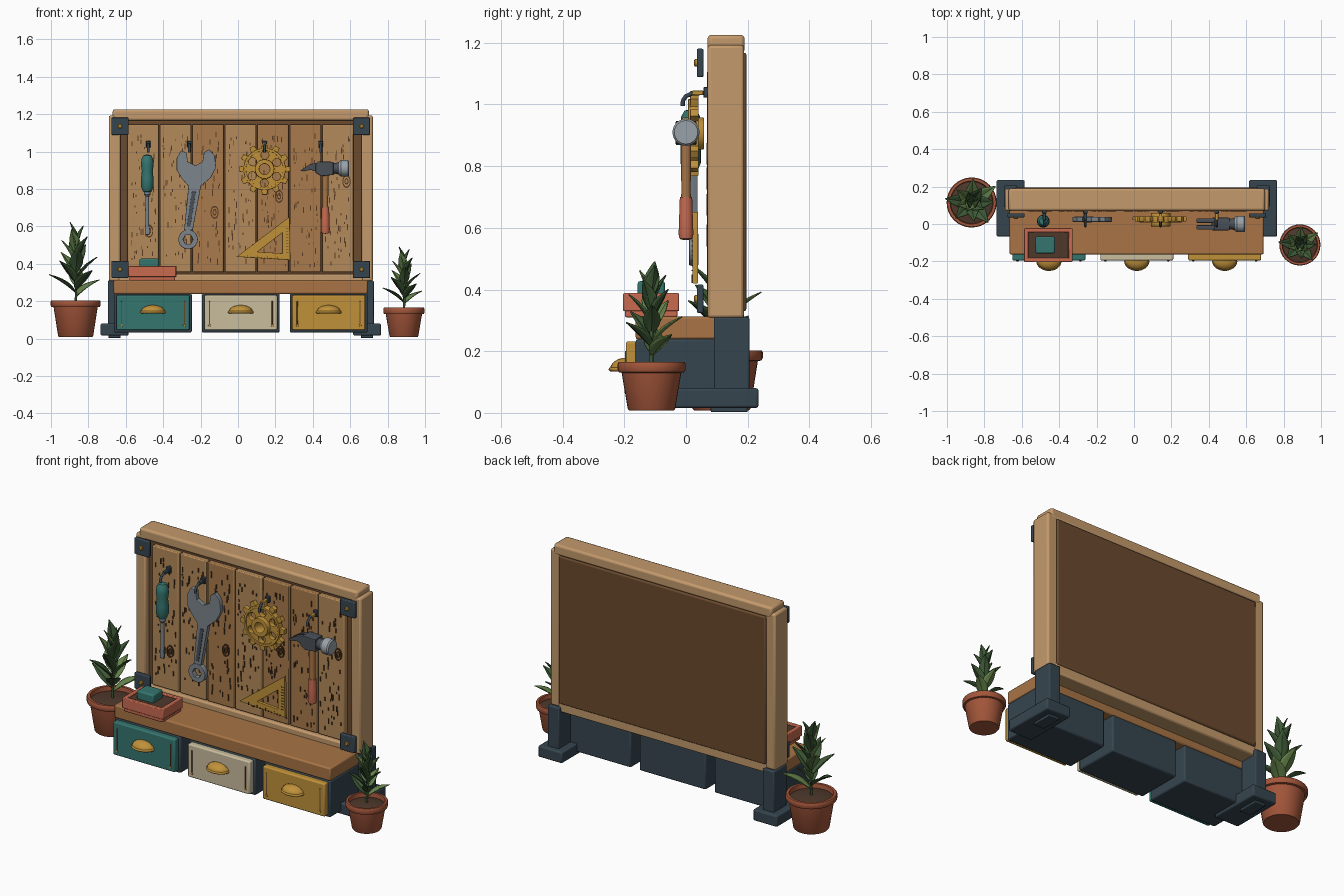
import bpy, bmesh, math, random
from mathutils import Vector, Matrix

if "Cube" in bpy.data.objects:
    bpy.data.objects.remove(bpy.data.objects["Cube"])
random.seed(4)
CX = 0.015  # the bench's middle

def mat(name, hexv):
    m = bpy.data.materials.new(name)
    c = [int(hexv[i:i + 2], 16) / 255 for i in (0, 2, 4)]
    m.diffuse_color = [((v + 0.055) / 1.055) ** 2.4 if v > 0.04 else v / 12.92 for v in c] + [1]
    m.use_nodes = True
    m.node_tree.nodes["Principled BSDF"].inputs["Base Color"].default_value = m.diffuse_color
    return m

OAK, PLANK, PLANK2 = mat("oak", "C49A6C"), mat("plank", "A87B4C"), mat("plank_light", "B48A5A")
SHELF, DARK, GRAIN = mat("shelf_wood", "A87445"), mat("dark_wood", "6B4A2E"), mat("grain", "5A3B22")
NAVY, STEEL, IRON = mat("navy", "36454F"), mat("steel", "7C858C"), mat("iron", "4A5058")
GOLD, TEAL, CREAM = mat("gold", "C0913A"), mat("teal", "35756F"), mat("cream", "C9BD9E")
CORAL, CLAY, SOIL = mat("coral", "C86B50"), mat("clay", "A3563A"), mat("soil", "4E382B")
LEAF, LEAF2, SILVER = mat("leaf", "3E5A36"), mat("leaf_light", "65834A"), mat("silver", "9AA2A8")

def finish(o, m, bevel=0, angle=35):
    o.data.materials.append(m)
    if bevel:
        b = o.modifiers.new("bevel", "BEVEL")
        b.width, b.segments = bevel, 2
    bpy.ops.object.select_all(action="DESELECT")
    o.select_set(True)
    bpy.context.view_layer.objects.active = o
    bpy.ops.object.shade_smooth_by_angle(angle=math.radians(angle))
    return o

def from_bm(name, bm, m, bevel=0):
    me = bpy.data.meshes.new(name)
    bm.to_mesh(me)
    bm.free()
    o = bpy.data.objects.new(name, me)
    bpy.context.collection.objects.link(o)
    return finish(o, m, bevel)

def add_box(bm, x0, x1, y0, y1, z0, z1):
    M = Matrix.Translation(((x0 + x1) / 2, (y0 + y1) / 2, (z0 + z1) / 2)) @ Matrix.Diagonal((x1 - x0, y1 - y0, z1 - z0, 1))
    bmesh.ops.create_cube(bm, size=1, matrix=M)

def box(name, x0, x1, y0, y1, z0, z1, m, bevel=0.006):
    bm = bmesh.new()
    add_box(bm, x0, x1, y0, y1, z0, z1)
    return from_bm(name, bm, m, bevel)

def lathe(name, prof, loc, m, axis="Z", n=32):
    # profile of (radius, height) turned about an axis
    bm = bmesh.new()
    vs = [bm.verts.new((r, 0, h)) for r, h in prof]
    es = [bm.edges.new(p) for p in zip(vs, vs[1:])]
    bmesh.ops.spin(bm, geom=vs + es, axis=(0, 0, 1), cent=(0, 0, 0), angle=2 * math.pi, steps=n)
    bmesh.ops.remove_doubles(bm, verts=bm.verts, dist=1e-5)
    bmesh.ops.recalc_face_normals(bm, faces=bm.faces)
    R = {"Z": Matrix(), "X": Matrix.Rotation(math.pi / 2, 4, "Y"), "Y": Matrix.Rotation(math.pi / 2, 4, "X")}[axis]
    bm.transform(Matrix.Translation(loc) @ R)
    return from_bm(name, bm, m)

def curve_obj(name, splines, m, y=0, half=0.01, bevel=0.003, path=False):
    # flat XZ outline with holes, or a 3D tube when path is set
    cu = bpy.data.curves.new(name, "CURVE")
    cu.dimensions, cu.bevel_depth = ("3D" if path else "2D"), bevel
    if not path:
        cu.fill_mode, cu.extrude, cu.bevel_resolution, cu.offset = "BOTH", half - bevel, 1, -bevel
    for pts in splines:
        s = cu.splines.new("POLY")
        s.points.add(len(pts) - 1)
        for p, c in zip(s.points, pts):
            p.co = (*c, 1) if path else (*c, 0, 1)
        s.use_cyclic_u = not path
    cu.use_fill_caps = path
    o = bpy.data.objects.new(name, cu)
    bpy.context.collection.objects.link(o)
    if not path:
        o.rotation_euler.x = math.pi / 2
        o.location.y = y
    bpy.ops.object.select_all(action="DESELECT")
    o.select_set(True)
    bpy.context.view_layer.objects.active = o
    bpy.ops.object.convert(target="MESH")
    return finish(bpy.context.view_layer.objects.active, m)

def ring(cx, cz, r, n=32, sz=1.0):
    return [(cx + r * math.cos(2 * math.pi * i / n), cz + sz * r * math.sin(2 * math.pi * i / n)) for i in range(n)]

# Frame, backing and planks
for s in (-1, 1):
    x = CX + s * 0.675
    box("side_post", x - 0.031, x + 0.031, 0.07, 0.188, 0.307, 1.193, OAK, 0.01)
    box("leg", x - 0.036, x + 0.036, 0.09, 0.206, 0.06, 0.31, NAVY)
    box("foot", x - 0.075, x + 0.075, -0.067, 0.235, 0.016, 0.08, NAVY, 0.008)
    box("foot_pad", x - 0.032, x + 0.032, 0.08, 0.2, 0.003, 0.02, NAVY, 0.003)
    for z in (1.135, 0.37):
        bx = CX + s * 0.646
        box("corner_bracket", bx - 0.046, bx + 0.046, 0.035, 0.057, z - 0.046, z + 0.046, NAVY, 0.005)
        lathe("bracket_bolt", [(0, -0.005), (0.012, -0.005), (0.012, 0.006), (0.008, 0.009), (0, 0.009)], (bx, 0.035, z), GOLD, "Y", 12)
box("top_rail", -0.67, 0.70, 0.07, 0.19, 1.165, 1.226, OAK, 0.012)
box("bottom_rail", -0.64, 0.67, 0.07, 0.188, 0.28, 0.345, OAK, 0.008)
box("back_panel", -0.635, 0.665, 0.1, 0.196, 0.33, 1.168, DARK, 0.008)
PW = 0.1735
grain = bmesh.new()
for i in range(7):
    x0 = -0.594 + i * PW
    box("plank", x0 + 0.004, x0 + PW - 0.004, 0.073, 0.11, 0.355, 1.145, PLANK2 if i in (0, 1, 3, 6) else PLANK, 0.005)
    for _ in range(48):
        x, z = x0 + random.uniform(0.02, PW - 0.02), random.uniform(0.38, 1.08)
        add_box(grain, x - 0.0025, x + 0.0025, 0.068, 0.075, z, z + random.uniform(0.008, 0.035))
from_bm("plank_grain", grain, GRAIN)
for x, z in ((-0.475, 0.575), (-0.125, 0.675), (0.22, 0.76), (0.58, 0.84)):
    curve_obj("wood_knot", [ring(x, z, 0.022, 20, 1.6), ring(x, z, 0.017, 20, 1.6), ring(x, z, 0.011, 16, 1.6), ring(x, z, 0.006, 16, 1.6)], GRAIN, 0.071, 0.004, 0)

# Shelf and three drawers
box("shelf", -0.665, 0.693, -0.163, 0.1, 0.238, 0.312, SHELF, 0.008)
for i, (n, m) in enumerate((("teal", TEAL), ("cream", CREAM), ("gold", GOLD))):
    x = CX + (i - 1) * 0.47
    box("drawer_box", x - 0.208, x + 0.208, -0.163, 0.1, 0.032, 0.24, NAVY, 0.008)
    box(n + "_drawer_front", x - 0.195, x + 0.195, -0.195, -0.155, 0.045, 0.232, m, 0.007)
    for s in (-1, 1):
        box("drawer_trim", x + s * 0.168 - 0.003, x + s * 0.168 + 0.003, -0.198, -0.19, 0.075, 0.2, DARK, 0.001)
        lathe("drawer_screw", [(0, 0.004), (0.006, 0.003), (0.007, 0)], (x + s * 0.168, -0.196, 0.07), GOLD, "Y", 10)
    bm = bmesh.new()
    bmesh.ops.create_uvsphere(bm, u_segments=24, v_segments=12, radius=1)
    for no in ((0, 1, 0), (0, 0, -1)):
        bmesh.ops.bisect_plane(bm, geom=bm.verts[:] + bm.edges[:] + bm.faces[:], plane_co=(0, 0, 0), plane_no=no, clear_outer=True)
    bm.transform(Matrix.Translation((x, -0.194, 0.142)) @ Matrix.Diagonal((0.065, 0.052, 0.037, 1)))
    o = from_bm("drawer_pull", bm, GOLD)
    o.modifiers.new("thick", "SOLIDIFY").thickness = 0.007
    curve_obj("pull_lip", [[(x + 0.062 * math.cos(a), -0.197 - 0.048 * math.sin(a), 0.141) for a in [math.pi * k / 14 for k in range(15)]]], GOLD, bevel=0.006, path=True)

# Hooks
for x in (-0.48, -0.26, 0.142, 0.442):
    box("hook_plate", x - 0.012, x + 0.012, 0.056, 0.075, 1.022, 1.056, NAVY, 0.003)
    curve_obj("hook", [[(x, 0.07, 1.038), (x, 0.02, 1.036), (x, 0.0, 1.027), (x, -0.01, 1.013), (x, -0.011, 0.995)]], NAVY, bevel=0.007, path=True)
    box("hook_tip", x - 0.009, x + 0.009, 0.02, 0.055, 1.03, 1.046, GOLD if x > 0.1 else NAVY, 0.003)

# Screwdriver
sx, sy = -0.485, 0.015
lathe("screwdriver_handle", [(0, 0.985), (0.02, 0.98), (0.031, 0.96), (0.034, 0.93), (0.029, 0.895), (0.033, 0.86), (0.033, 0.81), (0.022, 0.785), (0, 0.782)], (sx, sy, 0), TEAL, n=24)
lathe("screwdriver_shaft", [(0, 0.79), (0.018, 0.79), (0.018, 0.77), (0.01, 0.76), (0.01, 0.6), (0, 0.6)], (sx, sy, 0), STEEL, n=16)
box("screwdriver_tip", sx - 0.013, sx + 0.013, sy - 0.005, sy + 0.005, 0.555, 0.605, STEEL, 0.003)

# Wrench
curve_obj("wrench_head", [[(-0.305, 1.005), (-0.328, 0.965), (-0.328, 0.9), (-0.3, 0.855), (-0.265, 0.815), (-0.288, 0.58), (-0.242, 0.58), (-0.198, 0.815),
    (-0.145, 0.86), (-0.117, 0.915), (-0.125, 0.98), (-0.155, 1.012), (-0.182, 0.995), (-0.19, 0.945), (-0.228, 0.925), (-0.268, 0.945), (-0.275, 0.995)]], STEEL, 0.025, 0.013)
curve_obj("wrench_ring", [ring(-0.267, 0.53, 0.052), ring(-0.267, 0.53, 0.027, 6)], STEEL, 0.025, 0.015)
curve_obj("wrench_rib", [[(-0.274, 0.6), (-0.254, 0.6), (-0.224, 0.79), (-0.246, 0.79)]], IRON, 0.012, 0.003, 0.001)

# Gear
gx, gz = 0.142, 0.906
teeth = []
for i in range(12):
    for d, r in ((-0.3, 0.113), (-0.18, 0.138), (0.18, 0.138), (0.3, 0.113)):
        a = 2 * math.pi * (i + d) / 12
        teeth.append((gx + r * math.cos(a), gz + r * math.sin(a)))
holes = [ring(gx + 0.075 * math.cos(a), gz + 0.075 * math.sin(a), 0.021, 16) for a in [math.pi * k / 3 + 0.5 for k in range(6)]]
curve_obj("gear_wheel", [teeth, ring(gx, gz, 0.028)] + holes, GOLD, 0.027, 0.014)
curve_obj("gear_rim", [ring(gx, gz, 0.112), ring(gx, gz, 0.099)], GOLD, 0.024, 0.017, 0.002)
curve_obj("gear_hub", [ring(gx, gz, 0.052), ring(gx, gz, 0.028)], GOLD, 0.023, 0.036, 0.004)

# Set square with tick marks
curve_obj("set_square", [[(-0.008, 0.437), (0.28, 0.42), (0.276, 0.652)], [(0.105, 0.464), (0.236, 0.456), (0.236, 0.565)]], GOLD, 0.03, 0.009, 0.002)
ticks = bmesh.new()
for i in range(12):
    x, z = 0.05 + i * 0.018, 0.44 - i * 0.001
    add_box(ticks, x, x + 0.003, 0.018, 0.024, z - 0.008, z + (0.008 if i % 3 == 0 else 0))
    if i < 9:
        add_box(ticks, 0.256, 0.27, 0.018, 0.024, 0.46 + i * 0.016, 0.463 + i * 0.016)
from_bm("square_ticks", ticks, GRAIN)

# Hammer
hx, hz = 0.467, 0.91
lathe("hammer_handle", [(0, 0.56), (0.017, 0.562), (0.019, 0.62), (0.015, 0.72), (0.017, 0.88), (0, 0.88)], (hx, 0, 0), SHELF, n=20)
lathe("hammer_grip", [(0, 0.562), (0.021, 0.565), (0.024, 0.58), (0.022, 0.64), (0.02, 0.7), (0, 0.702)], (hx, 0, 0), CORAL, n=20)
curve_obj("hammer_block", [[(0.51, 0.945), (0.43, 0.947), (0.415, 0.93), (0.415, 0.885), (0.445, 0.868), (0.51, 0.875)]], IRON, 0, 0.034, 0.005)
for s in (-1, 1):
    curve_obj("hammer_claw", [[(0.44, 0.944), (0.385, 0.932), (0.335, 0.9), (0.345, 0.894), (0.39, 0.902), (0.44, 0.885)]], IRON, s * 0.018, 0.012)
lathe("hammer_neck", [(0, 0), (0.032, 0), (0.028, 0.02), (0.036, 0.045), (0, 0.045)], (0.5, 0, hz), IRON, "X", 24)
lathe("hammer_face", [(0, 0), (0.036, 0), (0.044, 0.01), (0.044, 0.047), (0.038, 0.054), (0, 0.054)], (0.54, 0, hz), SILVER, "X", 24)

# Tray with a small teal box
box("tray_base", -0.58, -0.336, -0.198, -0.028, 0.31, 0.365, CORAL, 0.005)
box("tray_lining", -0.565, -0.351, -0.183, -0.043, 0.35, 0.381, SOIL, 0.002)
for s in (-1, 1):
    box("tray_side", -0.458 + s * 0.118 - 0.011, -0.458 + s * 0.118 + 0.011, -0.203, -0.023, 0.33, 0.388, CORAL, 0.004)
    box("tray_end", -0.585, -0.331, -0.113 + s * 0.08 - 0.011, -0.113 + s * 0.08 + 0.011, 0.33, 0.388, CORAL, 0.004)
box("teal_box", -0.527, -0.423, -0.157, -0.068, 0.375, 0.427, TEAL, 0.008)

# Potted plants
def leaf(base, az, el, L, W, m):
    bm = bmesh.new()
    rows = []
    for i in range(9):
        t = i / 8
        w = W * max(math.sin(math.pi * t ** 0.85), 0.03)
        droop = -0.16 * L * t * t
        rows.append([bm.verts.new((L * t, y * w, droop + abs(y) * w * 0.35)) for y in (-1, -0.5, 0, 0.5, 1)])
    for a, b in zip(rows, rows[1:]):
        for k in range(4):
            bm.faces.new((a[k], b[k], b[k + 1], a[k + 1]))
    bm.transform(Matrix.Translation(base) @ Matrix.Rotation(az, 4, "Z") @ Matrix.Rotation(-el, 4, "Y"))
    bmesh.ops.recalc_face_normals(bm, faces=bm.faces)
    from_bm("leaf", bm, m).modifiers.new("thick", "SOLIDIFY").thickness = 0.004

def plant(x, y, R, H, top):
    b = R * 0.7
    lathe("pot", [(0, 0.008), (b * 0.95, 0.008), (b, 0.014), (R * 0.88, H - 0.035), (R * 0.97, H - 0.033), (R, H - 0.025), (R, H - 0.006),
                  (R * 0.97, H), (R * 0.86, H), (R * 0.83, H - 0.03), (0, H - 0.03)], (x, y, 0), CLAY)
    lathe("soil", [(R * 0.85, H - 0.025), (R * 0.5, H - 0.014), (0, H - 0.01)], (x, y, 0), SOIL)
    curve_obj("stem", [[(x, y, H - 0.03), (x + 0.006, y, (H + top) / 2), (x, y, top - 0.1)]], LEAF, bevel=0.006, path=True)
    n, span = 15, top - H
    for i in range(n):
        t = i / (n - 1)
        L = span * (0.42 - 0.06 * t)
        leaf((x, y, H + span * (0.05 + 0.6 * t)), i * 2.4 + 0.6, math.radians(40 + 46 * t), L, L * 0.22, LEAF2 if i % 3 == 0 else LEAF)

plant(-0.868, 0.115, 0.134, 0.203, 0.62)
plant(0.887, -0.112, 0.11, 0.165, 0.49)
